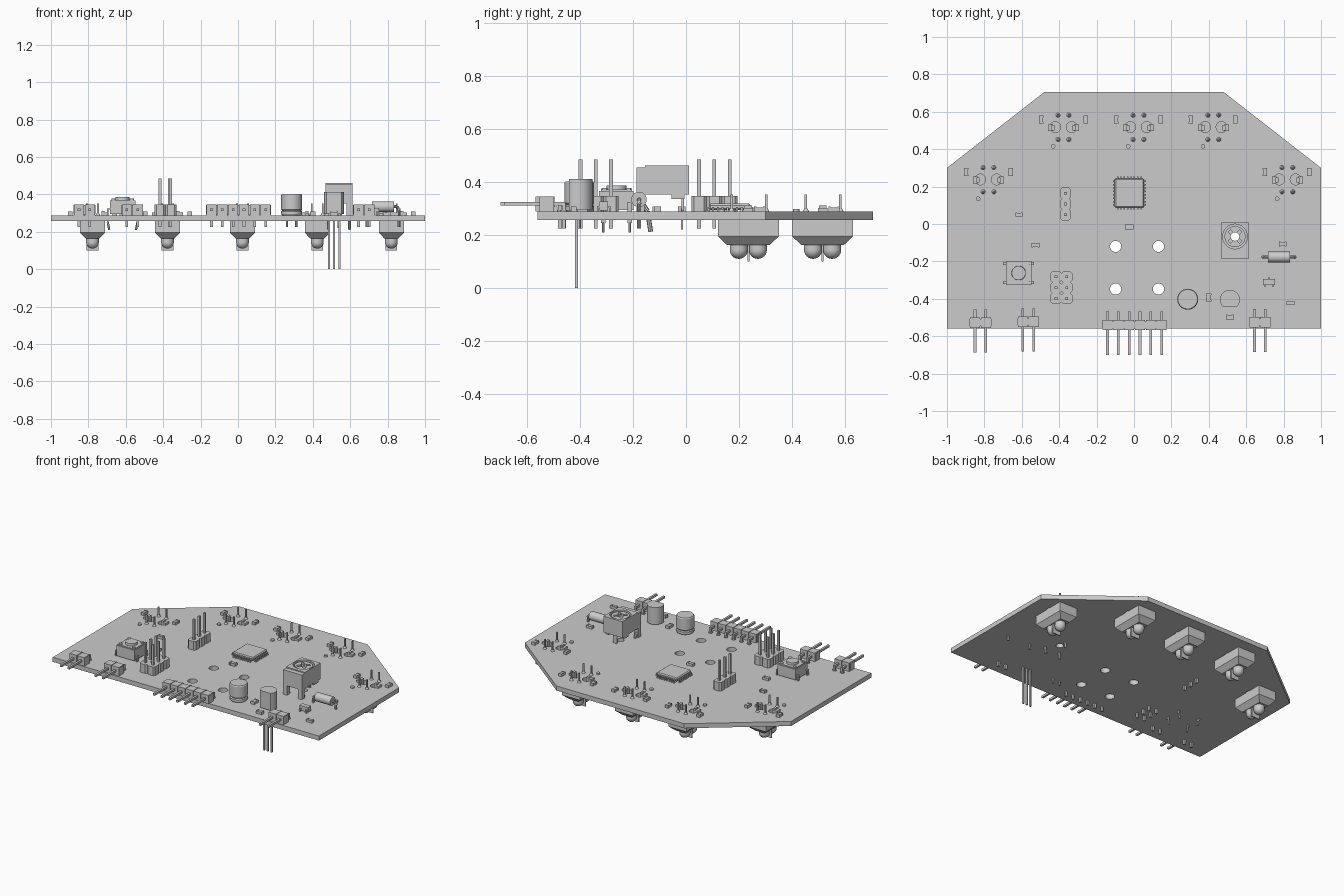
import bpy, bmesh, math
from mathutils import Matrix, Vector

if "Cube" in bpy.data.objects:
    bpy.data.objects.remove(bpy.data.objects["Cube"])

TOP, BOT = 0.288, 0.257   # board faces


def finish(bm, name):
    bmesh.ops.recalc_face_normals(bm, faces=bm.faces)
    me = bpy.data.meshes.new(name)
    bm.to_mesh(me)
    bm.free()
    ob = bpy.data.objects.new(name, me)
    bpy.context.collection.objects.link(ob)
    return ob


def box(bm, x0, x1, y0, y1, z0, z1, rot=0):
    c = Vector(((x0 + x1) / 2, (y0 + y1) / 2, (z0 + z1) / 2))
    m = Matrix.Translation(c) @ Matrix.Rotation(rot, 4, 'Z') @ Matrix.Diagonal((x1 - x0, y1 - y0, z1 - z0, 1))
    bmesh.ops.create_cube(bm, size=1, matrix=m)


def cbox(bm, x, y, w, d, z0, z1, rot=0):
    box(bm, x - w / 2, x + w / 2, y - d / 2, y + d / 2, z0, z1, rot)


def rod(bm, a, b, r, r2=None, n=24):
    a, b = Vector(a), Vector(b)
    q = (b - a).to_track_quat('Z', 'Y').to_matrix().to_4x4()
    bmesh.ops.create_cone(bm, cap_ends=True, segments=n, radius1=r, radius2=r if r2 is None else r2,
                          depth=(b - a).length, matrix=Matrix.Translation((a + b) / 2) @ q)


def wire(bm, pts, r=0.006, n=8):
    for a, b in zip(pts, pts[1:]):
        rod(bm, a, b, r, n=n)


def prism(bm, pts, z0, z1):
    f = bm.faces.new([bm.verts.new((x, y, z0)) for x, y in pts])
    g = bmesh.ops.extrude_face_region(bm, geom=[f])
    bmesh.ops.translate(bm, vec=(0, 0, z1 - z0), verts=[v for v in g['geom'] if isinstance(v, bmesh.types.BMVert)])


def cut(ob, cutter):
    mod = ob.modifiers.new("cut", 'BOOLEAN')
    mod.operation, mod.solver, mod.object = 'DIFFERENCE', 'EXACT', cutter
    bpy.context.view_layer.objects.active = ob
    bpy.ops.object.modifier_apply(modifier=mod.name)
    bpy.data.objects.remove(cutter)


SENSORS = [(-0.778, 0.235), (-0.377, 0.515), (0.024, 0.515), (0.424, 0.515), (0.82, 0.235)]
POT = (0.54, -0.067)

# Board with mounting, clip and adjuster holes
bm = bmesh.new()
prism(bm, [(-1, -0.56), (1, -0.56), (1, 0.30), (0.48, 0.705), (-0.48, 0.705), (-1, 0.30)], BOT, TOP)
board = finish(bm, "board")
bm = bmesh.new()
for x in (-0.098, 0.131):
    for y in (-0.12, -0.348):
        rod(bm, (x, y, 0.2), (x, y, 0.35), 0.03)
for x, y in SENSORS:
    for s in (-1, 1):
        rod(bm, (x + s * 0.044, y + 0.003, 0.2), (x + s * 0.044, y + 0.003, 0.35), 0.029)
rod(bm, (*POT, 0.2), (*POT, 0.35), 0.024)
cut(board, finish(bm, "hole_cutter"))

# Optical sensors hanging below the board
for i, (x, y) in enumerate(SENSORS):
    bm = bmesh.new()
    rings = [(0.067, 0.115, BOT), (0.067, 0.115, 0.195), (0.036, 0.081, 0.163)]
    vs = [bm.verts.new((x + sx * w, y + sy * d, z)) for w, d, z in rings for sx in (-1, 1) for sy in (-1, 1)]
    bmesh.ops.convex_hull(bm, input=vs)
    for s in (-1, 1):
        # snap clips through the board
        cbox(bm, x + s * 0.056, y, 0.016, 0.028, 0.25, 0.312)
        cbox(bm, x + s * 0.07, y, 0.026, 0.036, TOP, 0.302)
    cbox(bm, x, y, 0.062, 0.008, 0.10, 0.165)
    rod(bm, (x - 0.055, y - 0.1, 0.25), (x - 0.055, y - 0.1, 0.298), 0.012)
    finish(bm, f"sensor_body_{i}")
    bm = bmesh.new()
    for s in (-1, 1):
        rod(bm, (x, y + s * 0.036, 0.17), (x, y + s * 0.036, 0.144), 0.034)
        bmesh.ops.create_uvsphere(bm, u_segments=24, v_segments=12, radius=0.034,
                                  matrix=Matrix.Translation((x, y + s * 0.036, 0.144)))
    finish(bm, f"sensor_lenses_{i}")
    bm = bmesh.new()
    for sx in (-1, 1):
        for sy in (-1, 1):
            px, py = x + sx * 0.029, y + 0.002 + sy * 0.065
            rod(bm, (px, py, TOP), (px, py, 0.30), 0.012, 0.006, 12)
            cbox(bm, px, py, 0.009, 0.009, 0.25, 0.352)
    finish(bm, f"sensor_leads_{i}")

# Small chip resistors and capacitors: x, y, width, depth
CHIPS = [(-0.615, 0.05, .038, .022), (-0.527, -0.113, .042, .025), (-0.025, -0.016, .044, .027),
         (0.795, -0.107, .042, .025), (0.837, -0.423, .042, .022), (0.513, -0.498, .042, .026),
         (0.40, -0.393, .028, .044)]
for x, y in SENSORS:
    CHIPS += [(x - 0.12, y + 0.043, .024, .042), (x + 0.118, y + 0.043, .024, .042)]
for i, (x, y, w, d) in enumerate(CHIPS):
    bm = bmesh.new()
    cbox(bm, x, y, w * 0.9, d * 0.9, TOP, 0.304)
    for s in (-1, 1):
        if w > d:
            cbox(bm, x + s * w * 0.4, y, w * 0.2, d, TOP, 0.307)
        else:
            cbox(bm, x, y + s * d * 0.4, w, d * 0.2, TOP, 0.307)
    finish(bm, f"chip_part_{i}")

# Controller chip with gull wing leads
bm = bmesh.new()
X, Y = -0.025, 0.165
cbox(bm, X, Y, 0.156, 0.156, 0.294, 0.318)
bmesh.ops.bevel(bm, geom=bm.edges[:], offset=0.006, segments=1, affect='EDGES')
for k in range(8):
    o = (k - 3.5) * 0.018
    for s in (-1, 1):
        for r, h0, h1 in ((0.082, 0.300, 0.306), (0.0865, TOP, 0.293)):
            cbox(bm, X + o, Y + s * r, 0.008, 0.012, h0, h1)
            cbox(bm, X + s * r, Y + o, 0.012, 0.008, h0, h1)
        cbox(bm, X + o, Y + s * 0.086, 0.008, 0.005, TOP, 0.306)
        cbox(bm, X + s * 0.086, Y + o, 0.005, 0.008, TOP, 0.306)
finish(bm, "controller_chip")


# Pin header housing cell with chamfered corners
def cell(bm, x, y, z0, z1, w=0.058):
    h, c = w / 2, 0.01
    prism(bm, [(x - h + c, y - h), (x + h - c, y - h), (x + h, y - h + c), (x + h, y + h - c),
               (x + h - c, y + h), (x - h + c, y + h), (x - h, y + h - c), (x - h, y - h + c)], z0, z1)


def upright_header(name, xs, ys):
    bm, pins = bmesh.new(), bmesh.new()
    for x in xs:
        for y in ys:
            cell(bm, x, y, TOP, 0.347)
            cbox(pins, x, y, 0.014, 0.014, 0.225, 0.484)
    finish(bm, name + "_housing")
    finish(pins, name + "_pins")


upright_header("single_row_header", [-0.366], [0.165, 0.107, 0.049])
upright_header("double_row_header", [-0.417, -0.359], [-0.283, -0.34, -0.398])


def angled_header(name, x0, n, y):
    bm, pins = bmesh.new(), bmesh.new()
    for k in range(n):
        x = x0 + k * 0.058
        box(bm, x - 0.027, x + 0.027, y - 0.028, y + 0.028, TOP, 0.346)
        box(bm, x - 0.029, x + 0.029, y - 0.018, y + 0.018, TOP + 0.004, 0.342)
        box(pins, x - 0.007, x + 0.007, y - 0.16, y + 0.064, 0.311, 0.325)
        cbox(pins, x, y + 0.064, 0.014, 0.014, 0.225, 0.325)
        rod(pins, (x, y + 0.064, TOP), (x, y + 0.064, 0.295), 0.013, n=12)
    finish(bm, name + "_housing")
    finish(pins, name + "_pins")


angled_header("left_header", -0.85, 2, -0.527)
angled_header("left_inner_header", -0.594, 2, -0.523)
angled_header("centre_header", -0.142, 6, -0.54)
angled_header("right_header", 0.644, 2, -0.525)

# Push button
bm = bmesh.new()
X, Y = -0.617, -0.262
cbox(bm, X, Y, 0.136, 0.13, 0.294, 0.366)
cbox(bm, X, Y, 0.124, 0.118, 0.366, 0.371)
rod(bm, (X, Y, 0.36), (X, Y, 0.386), 0.039, 0.037, 32)
for sx in (-1, 1):
    for sy in (-1, 1):
        rod(bm, (X + sx * 0.049, Y + sy * 0.045, 0.36), (X + sx * 0.049, Y + sy * 0.045, 0.377), 0.011, n=16)
        lx, ly = X + sx * 0.079, Y + sy * 0.05
        cbox(bm, X + sx * 0.073, ly, 0.02, 0.016, 0.318, 0.325)
        cbox(bm, lx, ly, 0.007, 0.016, 0.245, 0.325)
        wire(bm, [(lx, ly, 0.25), (lx - sx * 0.008, ly, 0.21)], 0.006, 6)
finish(bm, "push_button")

# Trimmer: housing with round recess, slotted rotor and legs
bm = bmesh.new()
box(bm, 0.469, 0.611, -0.155, 0.012, 0.352, 0.462)
box(bm, 0.469, 0.611, -0.187, -0.15, 0.352, 0.455)
pot = finish(bm, "trimmer_housing")
pot.modifiers.new("join", 'REMESH')
pot.modifiers.clear()
bm = bmesh.new()
rod(bm, (*POT, 0.43), (*POT, 0.5), 0.066, n=40)
cut(pot, finish(bm, "recess_cutter"))
bm = bmesh.new()
rod(bm, (*POT, 0.3), (*POT, 0.5), 0.024)
cut(pot, finish(bm, "shaft_cutter"))
bm = bmesh.new()
rod(bm, (*POT, 0.428), (*POT, 0.457), 0.056, n=40)
rotor = finish(bm, "trimmer_rotor")
for a in (math.pi / 4, -math.pi / 4):
    bm = bmesh.new()
    cbox(bm, *POT, 0.085, 0.018, 0.44, 0.5, a)
    cut(rotor, finish(bm, "slot_cutter"))
bm = bmesh.new()
rod(bm, (*POT, 0.3), (*POT, 0.5), 0.023)
cut(rotor, finish(bm, "shaft_cutter"))
bm = bmesh.new()
for x in (0.484, 0.596):
    cbox(bm, x, -0.172, 0.03, 0.03, TOP, 0.355)
    wire(bm, [(x, -0.165, 0.32), (x, -0.145, 0.29), (x, -0.133, 0.212)], 0.009)
    cbox(bm, x, -0.03, 0.024, 0.05, 0.335, 0.355)
cbox(bm, POT[0], -0.012, 0.03, 0.01, 0.29, 0.355)
cbox(bm, POT[0], -0.015, 0.016, 0.008, 0.22, 0.3)
finish(bm, "trimmer_legs")

# Round capacitor with crimped groove
bm = bmesh.new()
X, Y = 0.287, -0.402
prof = [(0, TOP), (.052, TOP), (.056, .294), (.056, .308), (.051, .314), (.056, .32), (.056, .396), (.052, .402), (0, .402)]
vs = [bm.verts.new((X + r, Y, z)) for r, z in prof]
es = [bm.edges.new(p) for p in zip(vs, vs[1:])]
bmesh.ops.spin(bm, geom=vs + es, cent=(X, Y, 0), axis=(0, 0, 1), angle=math.tau, steps=32)
bmesh.ops.remove_doubles(bm, verts=bm.verts, dist=1e-4)
for s in (-1, 1):
    rod(bm, (X + s * 0.025, Y, 0.225), (X + s * 0.025, Y, 0.29), 0.006, n=8)
finish(bm, "round_capacitor")

# D-shaped transistor with long leads reaching z = 0
bm = bmesh.new()
a0 = math.radians(-42)
arc = [a0 + k * (math.pi - 2 * a0) / 24 for k in range(25)]
prism(bm, [(0.513 + 0.053 * math.cos(a), -0.405 + 0.053 * math.sin(a)) for a in arc], 0.296, 0.412)
finish(bm, "transistor_body")
bm = bmesh.new()
for x in (0.486, 0.514, 0.542):
    cbox(bm, x, -0.413, 0.011, 0.011, 0, 0.30)
finish(bm, "transistor_leads")

# Axial diode
bm = bmesh.new()
rod(bm, (0.717, -0.177, 0.334), (0.835, -0.177, 0.334), 0.029)
wire(bm, [(x, -0.177, z) for x, z in
          ((.69, .225), (.69, .318), (.70, .334), (.85, .334), (.86, .318), (.86, .225))], 0.008, 10)
for x in (0.69, 0.86):
    bmesh.ops.create_uvsphere(bm, u_segments=10, v_segments=6, radius=0.009, matrix=Matrix.Translation((x, -0.177, .32)))
finish(bm, "diode")

# Small three-lead surface transistor
bm = bmesh.new()
X, Y = 0.722, -0.31
cbox(bm, X, Y, 0.064, 0.032, 0.293, 0.326)
for x, s in ((X, 1), (X - 0.022, -1), (X + 0.022, -1)):
    cbox(bm, x, Y + s * 0.018, 0.011, 0.012, 0.302, 0.309)
    cbox(bm, x, Y + s * 0.022, 0.011, 0.006, TOP, 0.309)
finish(bm, "surface_transistor")

# Smooth round parts, keep edges sharp
bpy.ops.object.select_all(action='SELECT')
bpy.context.view_layer.objects.active = board
bpy.ops.object.shade_smooth_by_angle(angle=math.radians(30))
